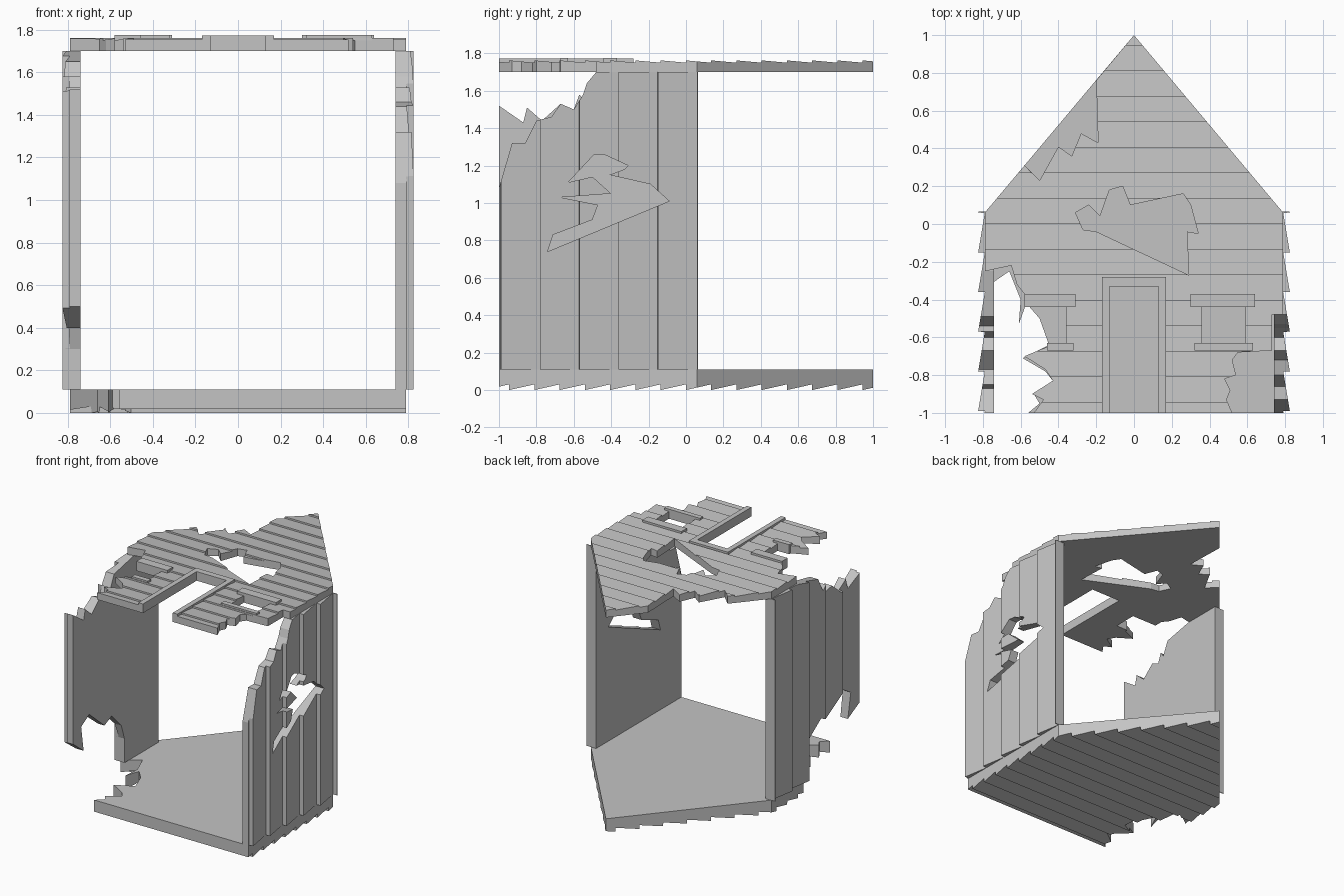
import bpy, bmesh, math

if "Cube" in bpy.data.objects:
    bpy.data.objects.remove(bpy.data.objects["Cube"])

grey = bpy.data.materials.new("weathered grey")
grey.use_nodes = True
COLOUR = (0.55, 0.55, 0.55, 1)
grey.diffuse_color = COLOUR
grey.node_tree.nodes["Principled BSDF"].inputs["Base Color"].default_value = COLOUR


# Panel frames: u across, v towards the gable, w outwards
def up(u, v, w): return (u, v, w)
def down(u, v, w): return (u, v, -w)
def left(u, v, w): return (w, v, u)
def right(u, v, w): return (-w, v, u)


def loft(name, ring_a, ring_b):
    """Closed prism between two matching rings of points."""
    bm = bmesh.new()
    a = [bm.verts.new(p) for p in ring_a]
    b = [bm.verts.new(p) for p in ring_b]
    n = len(a)
    for i in range(n):
        bm.faces.new((a[i], a[(i + 1) % n], b[(i + 1) % n], b[i]))
    caps = [bm.faces.new(a), bm.faces.new(b)]
    bmesh.ops.recalc_face_normals(bm, faces=bm.faces)
    bmesh.ops.triangulate(bm, faces=caps)
    mesh = bpy.data.meshes.new(name)
    bm.to_mesh(mesh)
    bm.free()
    mesh.materials.append(grey)
    obj = bpy.data.objects.new(name, mesh)
    bpy.context.collection.objects.link(obj)
    return obj


def cut(obj, cutter, operation):
    """Apply a boolean and discard the cutter."""
    mod = obj.modifiers.new("cut", "BOOLEAN")
    mod.object, mod.operation, mod.solver = cutter, operation, "EXACT"
    graph = bpy.context.evaluated_depsgraph_get()
    mesh = bpy.data.meshes.new_from_object(obj.evaluated_get(graph))
    obj.modifiers.clear()
    obj.data = mesh
    bpy.data.objects.remove(cutter)


def plate(name, frame, outline, w0, w1):
    return loft(name, [frame(u, v, w0) for u, v in outline],
                [frame(u, v, w1) for u, v in outline])


def clad_panel(name, frame, outline, inner, thin, thick, pitch, phase, holes=()):
    """Lapped boards, trimmed to a broken outline and pierced by holes."""
    first = phase - pitch * math.ceil((phase + 1.1) / pitch)
    count = math.ceil((1.1 - first) / pitch)
    profile = [(first, inner)]
    for i in range(count):
        v = first + i * pitch
        profile += [(v, thick), (v + pitch * 0.995, thin)]
    profile.append((first + count * pitch, inner))
    obj = loft(name, [frame(-1, v, w) for v, w in profile],
               [frame(2, v, w) for v, w in profile])
    cut(obj, plate("outline_cutter", frame, outline, -3, 3), "INTERSECT")
    for hole in holes:
        # the cutter spans only this panel's own thickness
        cut(obj, plate("hole_cutter", frame, hole, inner - .2, thick + .2), "DIFFERENCE")
    obj.data.name = name
    return obj


def box(name, x0, x1, y0, y1, z0, z1):
    return plate(name, up, [(x0, y0), (x1, y0), (x1, y1), (x0, y1)], z0, z1)


# Upper gable panel with door opening, window and ragged breaks
gable = [(0, 1), (-.2, .76), (-.19, .43), (-.28, .48), (-.33, .36), (-.4, .41),
         (-.5, .23), (-.58, .31), (-.79, .06), (-.79, -.25), (-.65, -.22),
         (-.62, -.32), (-.58, -.37), (-.58, -.44), (-.36, -.44), (-.36, -.64),
         (-.46, -.65), (-.58, -.7), (-.47, -.77), (-.43, -.83), (-.54, -.9),
         (-.48, -.93), (-.53, -1), (-.15, -1), (-.15, -.31), (.15, -.31),
         (.15, -1), (.52, -1), (.49, -.93), (.51, -.88), (.48, -.82), (.54, -.8),
         (.52, -.72), (.55, -.68), (.73, -.67), (.73, -.48), (.79, -.48), (.79, .06)]
gable_hole = [(-.31, .06), (-.24, .1), (-.18, .04), (-.13, .18), (-.06, .2),
              (-.02, .1), (.26, .16), (.3, .1), (.34, -.05), (.28, -.04),
              (.29, -.27), (-.2, -.04), (-.27, -.03)]
window_hole = [(.36, -.64), (.59, -.64), (.59, -.43), (.36, -.43)]
clad_panel("upper_gable_panel", up, gable, 1.7, 1.75, 1.762, .135, 0,
           [gable_hole, window_hole])

# Lower gable panel with a broken front corner
base = [(0, 1), (-.79, .06), (-.79, -.34), (-.66, -.25), (-.6, -.4), (-.61, -.53),
        (-.57, -.42), (-.5, -.5), (-.45, -.64), (-.59, -.71), (-.47, -.78),
        (-.43, -.83), (-.53, -.9), (-.5, -.95), (-.56, -1), (.79, -1), (.79, .06)]
clad_panel("lower_gable_panel", down, base, -.11, -.03, 0, .135, 0)

# Left wall: splintered upper front corner and a jagged hole
left_wall = [(.11, .065), (.11, -1), (1.08, -1), (1.32, -.93), (1.32, -.86),
             (1.44, -.8), (1.46, -.72), (1.53, -.67), (1.5, -.6), (1.58, -.55),
             (1.64, -.53), (1.7, -.48), (1.7, .065)]
left_hole = [(1.11, -.63), (1.26, -.49), (1.26, -.44), (1.2, -.31), (1.18, -.33),
             (1.15, -.41), (1.1, -.19), (1.01, -.09), (.74, -.74), (.83, -.71),
             (.91, -.5), (.99, -.47), (1.03, -.67), (1.05, -.4), (1.14, -.5)]
clad_panel("left_wall", left, left_wall, .74, .79, .825, .21, .06, [left_hole])

# Right wall: splintered at both front corners
right_wall = [(.11, .065), (.11, -.36), (.3, -.36), (.42, -.4), (.54, -.52),
              (.5, -.61), (.66, -.8), (.6, -.9), (.4, -.87), (.5, -1), (1.52, -1),
              (1.43, -.87), (1.51, -.85), (1.44, -.77), (1.53, -.67), (1.5, -.6),
              (1.58, -.57), (1.54, -.54), (1.65, -.49), (1.7, -.25), (1.7, .065)]
clad_panel("right_wall", right, right_wall, .74, .79, .825, .21, .06)

# Door surround
for side, name in ((-1, "right_door_jamb"), (1, "left_door_jamb")):
    a, b = sorted((side * .13, side * .17))
    box(name, a, b, -1, -.33, 1.7, 1.772)
box("door_lintel", -.17, .17, -.33, -.28, 1.7, 1.772)

# Window boards
box("left_window_head", .3, .64, -.44, -.37, 1.7, 1.775)
box("left_window_sill", .32, .63, -.67, -.63, 1.7, 1.775)
box("right_window_head", -.58, -.31, -.44, -.37, 1.7, 1.775)
box("right_window_sill", -.46, -.32, -.67, -.63, 1.7, 1.775)
